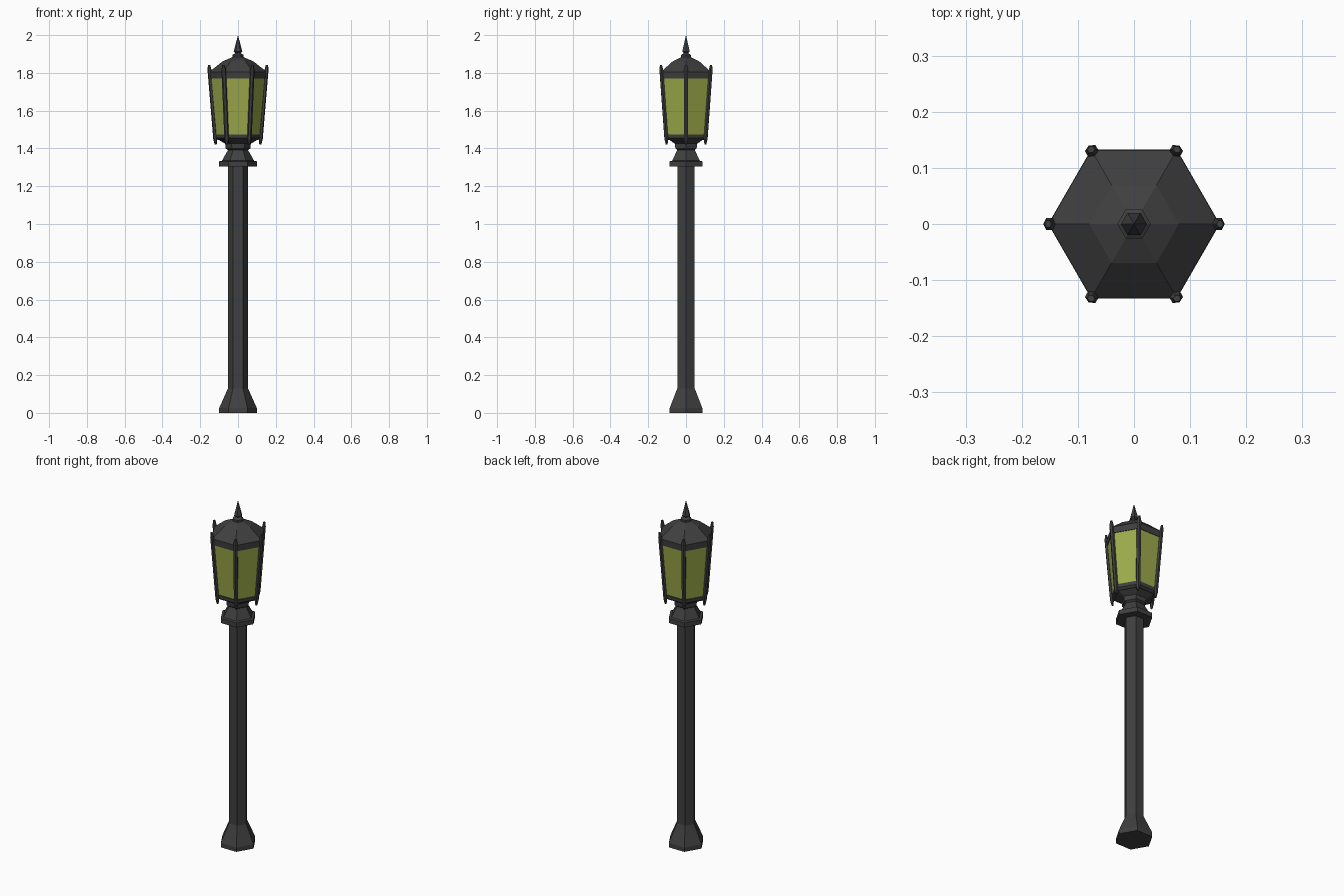
import bpy, bmesh, math
from mathutils import Vector

if "Cube" in bpy.data.objects:
    bpy.data.objects.remove(bpy.data.objects["Cube"])


def material(name, rgb):
    m = bpy.data.materials.new(name)
    m.diffuse_color = (*rgb, 1)
    m.use_nodes = True
    m.node_tree.nodes["Principled BSDF"].inputs["Base Color"].default_value = m.diffuse_color
    return m


IRON = material("dark iron", (0.05, 0.05, 0.05))
GLASS = material("yellow green glass", (0.33, 0.40, 0.07))


def finish(name, bm, mat):
    bmesh.ops.recalc_face_normals(bm, faces=bm.faces)
    me = bpy.data.meshes.new(name)
    bm.to_mesh(me)
    bm.free()
    me.materials.append(mat)
    ob = bpy.data.objects.new(name, me)
    bpy.context.collection.objects.link(ob)
    return ob


def hex_lathe(name, profile, mat):
    """Six-sided turned part from (radius, z) pairs, capped at both ends."""
    bm = bmesh.new()
    rings = []
    for r, z in profile:
        n = 6 if r > 0 else 1
        rings.append([bm.verts.new((r * math.cos(i * math.pi / 3),
                                    r * math.sin(i * math.pi / 3), z)) for i in range(n)])
    for a, b in zip(rings, rings[1:]):
        for i in range(6):
            j = (i + 1) % 6
            if len(b) == 1:
                bm.faces.new((a[i], a[j], b[0]))
            else:
                bm.faces.new((a[i], a[j], b[j], b[i]))
    for ring in (rings[0], rings[-1]):
        if len(ring) == 6:
            bm.faces.new(ring)
    return finish(name, bm, mat)


# Post: flared foot and straight shaft
hex_lathe("post", [(0.1, 0), (0.1, 0.025), (0.053, 0.13), (0.053, 1.31)], IRON)

# Collar on top of the post, with the neck flaring into the lantern floor
hex_lathe("collar", [(0.1, 1.305), (0.1, 1.332), (0.085, 1.335), (0.053, 1.392),
                     (0.065, 1.40), (0.068, 1.425), (0.105, 1.447)], IRON)

# Lantern: lower rim, glass, upper rim
hex_lathe("lower_rim", [(0.108, 1.445), (0.122, 1.455), (0.124, 1.475)], IRON)
hex_lathe("glass", [(0.119, 1.47), (0.148, 1.775)], GLASS)
hex_lathe("upper_rim", [(0.151, 1.77), (0.153, 1.806)], IRON)

# Roof in two slopes, then the finial
hex_lathe("roof", [(0.153, 1.805), (0.08, 1.862), (0.03, 1.883)], IRON)
hex_lathe("finial", [(0.03, 1.88), (0.03, 1.895), (0.013, 1.905),
                     (0.023, 1.913), (0.0, 2.0)], IRON)

# Six leaning corner bars with tapered tips
for k in range(6):
    a = k * math.pi / 3
    bar = hex_lathe(f"corner_bar_{k + 1}", [(0.006, 1.42), (0.0125, 1.45),
                                            (0.0125, 1.815), (0.007, 1.842)], IRON)
    for v in bar.data.vertices:
        lean = 0.118 + (v.co.z - 1.42) * (0.153 - 0.118) / 0.42
        x, y = v.co.x * 0.85 + lean, v.co.y
        v.co = Vector((x * math.cos(a) - y * math.sin(a),
                       x * math.sin(a) + y * math.cos(a), v.co.z))
